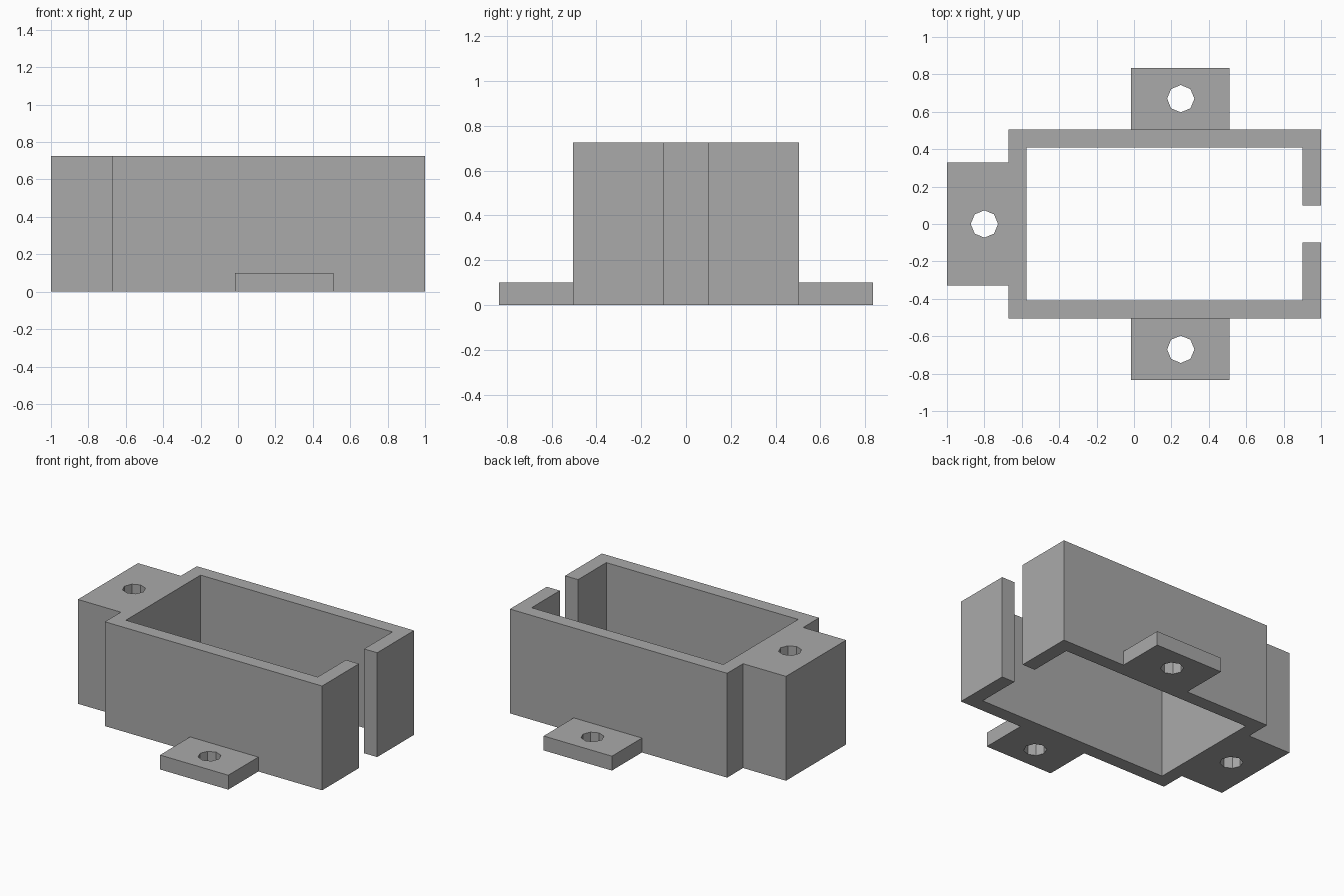
import bpy, bmesh, math

if "Cube" in bpy.data.objects:
    bpy.data.objects.remove(bpy.data.objects["Cube"])

grey = bpy.data.materials.new("plain grey")
grey.diffuse_color = (0.4, 0.4, 0.4, 1)
grey.use_nodes = True
grey.node_tree.nodes["Principled BSDF"].inputs["Base Color"].default_value = grey.diffuse_color


def plate(name, outline, hole, height, radius=0.073):
    """Extrude an outline with one octagonal screw hole."""
    bm = bmesh.new()
    ring = [(hole[0] + radius * math.cos(i * math.pi / 4),
             hole[1] + radius * math.sin(i * math.pi / 4)) for i in range(8)]
    for loop in (outline, ring):
        vs = [bm.verts.new((x, y, 0)) for x, y in loop]
        for a, b in zip(vs, vs[1:] + vs[:1]):
            bm.edges.new((a, b))
    bmesh.ops.triangle_fill(bm, edges=bm.edges[:], use_beauty=True, normal=(0, 0, 1))
    top = bmesh.ops.extrude_face_region(bm, geom=bm.faces[:], use_keep_orig=True)["geom"]
    bmesh.ops.translate(bm, vec=(0, 0, height),
                        verts=[g for g in top if isinstance(g, bmesh.types.BMVert)])
    bmesh.ops.recalc_face_normals(bm, faces=bm.faces[:])
    mesh = bpy.data.meshes.new(name)
    bm.to_mesh(mesh)
    bm.free()
    mesh.materials.append(grey)
    obj = bpy.data.objects.new(name, mesh)
    bpy.context.collection.objects.link(obj)
    return obj


# Open box with a slotted end and a solid screw block at the other end
half = [(1, 0.1), (1, 0.505), (-0.67, 0.505), (-0.67, 0.33), (-1, 0.33)]
inner = [(-0.575, 0.41), (0.9, 0.41), (0.9, 0.1)]
flip = lambda pts: [(x, -y) for x, y in reversed(pts)]
housing = plate("housing", half + flip(half) + flip(inner) + inner, (-0.8, 0), 0.725)

# Low screw tabs on both long sides, merged into the walls
for name, s in (("front_tab", -1), ("back_tab", 1)):
    corners = [(-0.015, s * 0.46), (0.51, s * 0.46), (0.51, s * 0.835), (-0.015, s * 0.835)]
    tab = plate(name, corners, (0.25, s * 0.67), 0.1)
    tab.hide_render = True
    tab.hide_set(True)
    union = housing.modifiers.new(name, 'BOOLEAN')
    union.operation = 'UNION'
    union.solver = 'EXACT'
    union.object = tab

# Bake the union and drop the helper tabs
bpy.context.view_layer.update()
graph = bpy.context.evaluated_depsgraph_get()
merged = bpy.data.meshes.new_from_object(housing.evaluated_get(graph))
housing.modifiers.clear()
housing.data = merged
for name in ("front_tab", "back_tab"):
    bpy.data.objects.remove(bpy.data.objects[name])
